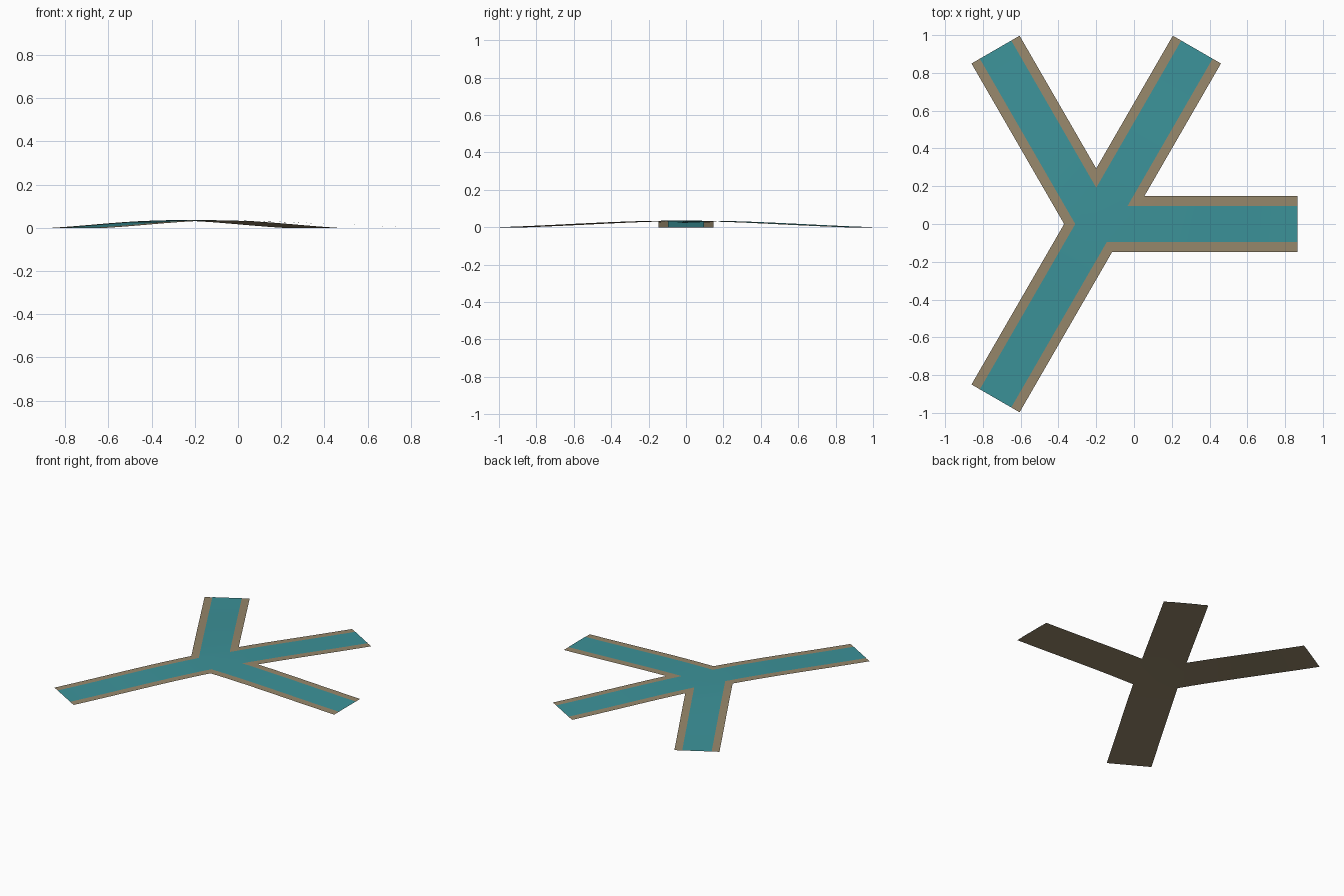
import bpy
import bmesh
from math import cos, sin, tan, pi, radians
from mathutils import Vector

cube = bpy.data.objects.get("Cube")
if cube:
    bpy.data.objects.remove(cube, do_unlink=True)

CENTRE = Vector((-0.2, 0.0))
REACH = 1.066          # hub to the end of each arm
CREST = 0.034          # height of the hub
STEPS = 10
ANGLES = [radians(a) for a in (0, 60, 120, 240)]


def material(name, colour):
    mat = bpy.data.materials.new(name)
    mat.use_nodes = True
    mat.diffuse_color = (*colour, 1)
    bsdf = mat.node_tree.nodes["Principled BSDF"]
    bsdf.inputs["Base Color"].default_value = (*colour, 1)
    bsdf.inputs["Roughness"].default_value = 0.9
    return mat


def height(along):
    """Gentle crest that falls to the ground at the arm ends."""
    d = along / REACH
    return CREST * 0.5 * ((1 + cos(pi * d)) / 2 + 1 - d * d)


def branching_sheet(name, half, lift, mat):
    """Four sloping strips that meet in a mitred hub."""
    bm = bmesh.new()

    def point(angle, along, side):
        u = Vector((cos(angle), sin(angle)))
        p = CENTRE + u * along + Vector((-u.y, u.x)) * side
        return bm.verts.new((p.x, p.y, height(along) + lift))

    count = len(ANGLES)
    gaps = [(ANGLES[(i + 1) % count] - ANGLES[i]) % (2 * pi) for i in range(count)]
    mitres = [half / tan(g / 2) for g in gaps]
    hub = point(0, 0, 0)

    for i, angle in enumerate(ANGLES):
        start_l, start_r = mitres[i], mitres[i - 1]
        rows = []
        for s in range(STEPS + 1):
            t = s / STEPS
            rows.append((point(angle, start_r + (REACH - start_r) * t, -half),
                         point(angle, start_l + (REACH - start_l) * t, half)))
        for (r0, l0), (r1, l1) in zip(rows, rows[1:]):
            bm.faces.new((r0, r1, l1, l0))
        bm.faces.new((hub, *rows[0]))

    bmesh.ops.remove_doubles(bm, verts=bm.verts, dist=0.0001)
    for face in bm.faces:
        face.normal_update()
        if face.normal.z < 0:
            face.normal_flip()
        face.smooth = True
    mesh = bpy.data.meshes.new(name)
    bm.to_mesh(mesh)
    bm.free()
    mesh.materials.append(mat)
    obj = bpy.data.objects.new(name, mesh)
    bpy.context.collection.objects.link(obj)
    return obj


# Earth banks, with the water laid on top
earth = material("earth brown", (0.31, 0.245, 0.148))
teal = material("water teal", (0.045, 0.29, 0.32))
branching_sheet("river_banks", 0.147, 0.0, earth)
branching_sheet("river_water", 0.096, 0.0015, teal)
